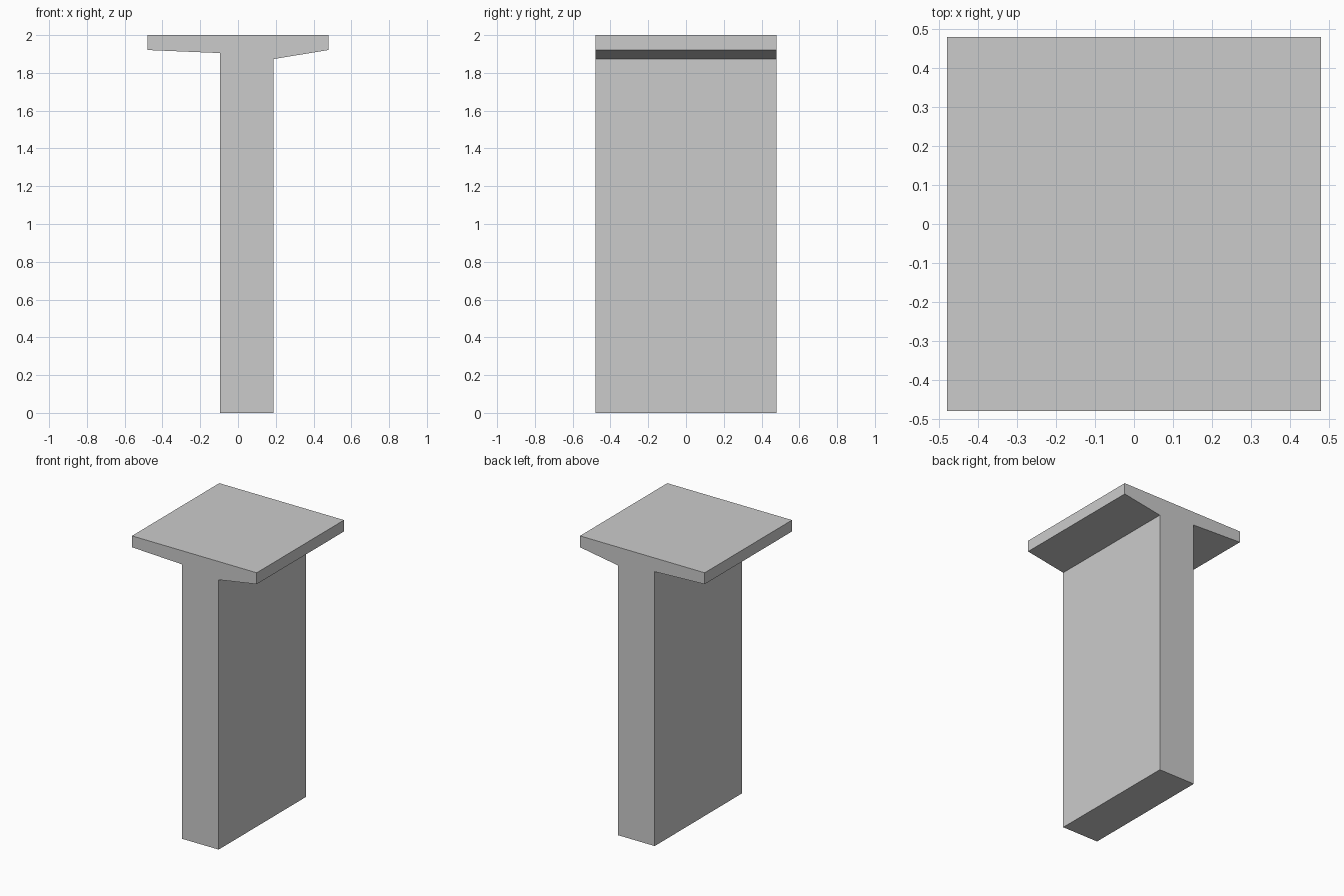
import bpy, bmesh

if "Cube" in bpy.data.objects:
    bpy.data.objects.remove(bpy.data.objects["Cube"])

HALF = 0.479                      # half width and half depth
STEM_L, STEM_R = -0.095, 0.187    # off-centre stem

# T-shaped cross-section (x, z) with sloping flange undersides
profile = [
    (STEM_L, 0), (STEM_R, 0),
    (STEM_R, 1.873), (HALF, 1.921), (HALF, 2),
    (-HALF, 2), (-HALF, 1.921), (STEM_L, 1.905),
]

# Extrude the section from front to back
bm = bmesh.new()
face = bm.faces.new([bm.verts.new((x, -HALF, z)) for x, z in profile])
ext = bmesh.ops.extrude_face_region(bm, geom=[face])
verts = [g for g in ext["geom"] if isinstance(g, bmesh.types.BMVert)]
bmesh.ops.translate(bm, verts=verts, vec=(0, 2 * HALF, 0))
bmesh.ops.recalc_face_normals(bm, faces=bm.faces)

mesh = bpy.data.meshes.new("t_beam")
bm.to_mesh(mesh)
bm.free()
bpy.context.collection.objects.link(bpy.data.objects.new("t_beam", mesh))
